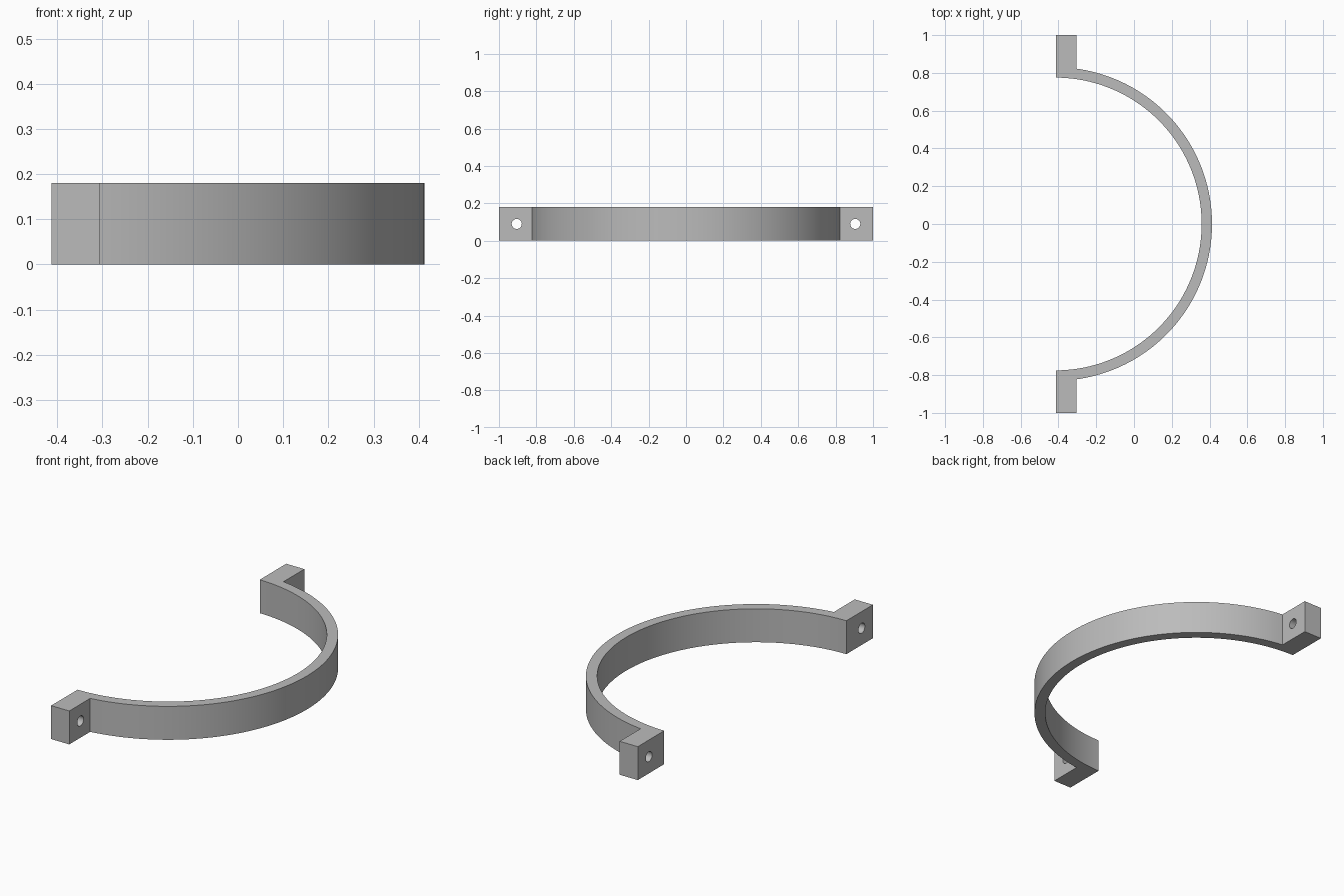
import bpy, bmesh
from math import sin, cos, asin, acos, pi, radians

cube = bpy.data.objects.get("Cube")
if cube:
    bpy.data.objects.remove(cube, do_unlink=True)

HEIGHT = 0.18
BACK, EAR_FRONT = -0.413, -0.305      # mating plane and front of the ears
CENTRE, OUTER, INNER = -0.417, 0.83, 0.775
HOLE_Y, HOLE_R = 0.905, 0.027
STEPS = 96

grey = bpy.data.materials.new("Plain grey")
grey.use_nodes = True
colour = (0.5, 0.5, 0.5, 1)
grey.diffuse_color = colour
grey.node_tree.nodes["Principled BSDF"].inputs["Base Color"].default_value = colour


def arc(radius, x_end):
    """Arc points from the -y end to the +y end, both at x_end."""
    a = acos((x_end - CENTRE) / radius)
    angles = [-a + 2 * a * i / STEPS for i in range(STEPS + 1)]
    return [(CENTRE + radius * cos(t), radius * sin(t)) for t in angles]


# Half-ring strap with a square ear at each end, extruded from one outline
outline = [(BACK, -1), (EAR_FRONT, -1)] + arc(OUTER, EAR_FRONT)
outline += [(EAR_FRONT, 1), (BACK, 1)] + arc(INNER, BACK)[::-1]
bm = bmesh.new()
face = bm.faces.new([bm.verts.new((x, y, 0)) for x, y in outline])
top = bmesh.ops.extrude_face_region(bm, geom=[face])["geom"]
bmesh.ops.translate(bm, vec=(0, 0, HEIGHT),
                    verts=[g for g in top if isinstance(g, bmesh.types.BMVert)])
bmesh.ops.recalc_face_normals(bm, faces=bm.faces)
mesh = bpy.data.meshes.new("half_ring_bracket")
bm.to_mesh(mesh)
bm.free()
mesh.materials.append(grey)
bracket = bpy.data.objects.new("half_ring_bracket", mesh)
bpy.context.collection.objects.link(bracket)

# Bolt hole through each ear
for side in (-1, 1):
    bpy.ops.mesh.primitive_cylinder_add(
        vertices=32, radius=HOLE_R, depth=0.3, rotation=(0, pi / 2, 0),
        location=((BACK + EAR_FRONT) / 2, side * HOLE_Y, HEIGHT / 2))
    cutter = bpy.context.object
    cutter.name = "hole_cutter"
    cutter.hide_render = True
    cutter.data.materials.append(grey)
    mod = bracket.modifiers.new("bolt_hole", 'BOOLEAN')
    mod.operation = 'DIFFERENCE'
    mod.solver = 'EXACT'
    mod.object = cutter
    bpy.context.view_layer.objects.active = bracket
    bpy.ops.object.modifier_apply(modifier=mod.name)
    bpy.data.objects.remove(cutter, do_unlink=True)

# Smooth curved walls, sharp rims
bpy.ops.object.select_all(action='DESELECT')
bracket.select_set(True)
bpy.context.view_layer.objects.active = bracket
bpy.ops.object.shade_smooth_by_angle(angle=radians(30))
